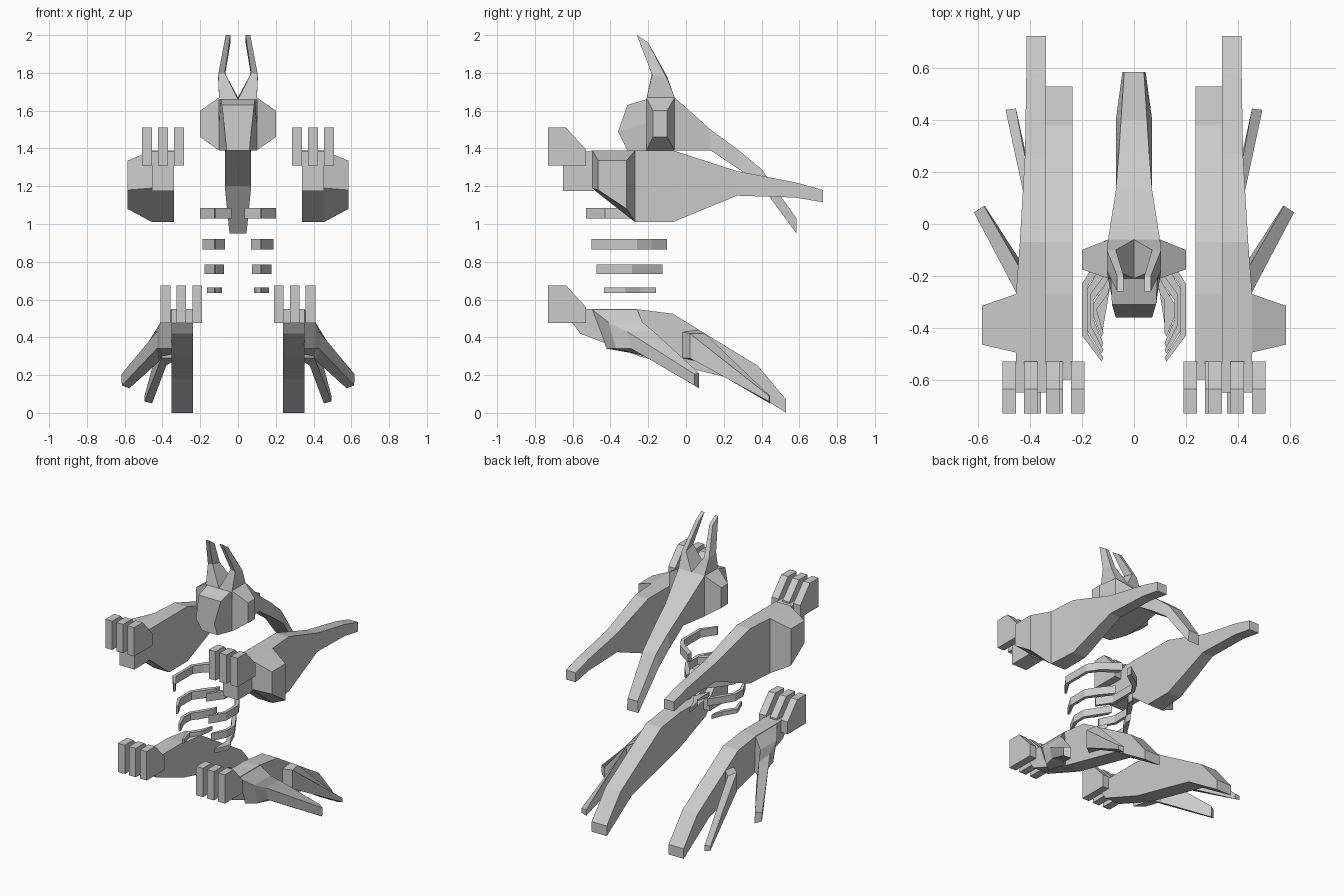
import bpy
import bmesh

default_cube = bpy.data.objects.get("Cube")
if default_cube:
    bpy.data.objects.remove(default_cube, do_unlink=True)

# Single flat colour
grey = bpy.data.materials.new("plain_grey")
grey.use_nodes = True
colour = (0.6, 0.6, 0.6, 1)
grey.diffuse_color = colour
grey.node_tree.nodes["Principled BSDF"].inputs["Base Color"].default_value = colour


def loft(name, rings, mirrored=True):
    """Skin a closed solid through rings that share a point count."""
    mesh = bpy.data.meshes.new(name)
    bm = bmesh.new()
    loops = [[bm.verts.new(point) for point in ring] for ring in rings]
    for first, second in zip(loops, loops[1:]):
        for i in range(len(first)):
            j = (i + 1) % len(first)
            bm.faces.new((first[i], first[j], second[j], second[i]))
    bm.faces.new(list(reversed(loops[0])))
    bm.faces.new(loops[-1])
    bmesh.ops.recalc_face_normals(bm, faces=bm.faces)
    bm.to_mesh(mesh)
    bm.free()
    mesh.materials.append(grey)
    part = bpy.data.objects.new(name, mesh)
    bpy.context.scene.collection.objects.link(part)
    if mirrored:
        mirror = part.modifiers.new("other_side", 'MIRROR')
        mirror.use_mirror_merge = False
    return part


def section(y, left, right, bottom, top):
    """Rectangular cross-section facing along y."""
    return [(left, y, bottom), (right, y, bottom), (right, y, top), (left, y, top)]


def side_section(x, back, front, bottom, top):
    """Rectangular cross-section facing along x."""
    return [(x, back, bottom), (x, front, bottom), (x, front, top), (x, back, top)]


def side_prism(name, x_range, profile):
    """Extrude a (y, z) profile across x."""
    return loft(name, [[(x, y, z) for y, z in profile] for x in x_range])


def taper(y, low_width, high_width, bottom, top):
    """Symmetric trapezoid cross-section of the head and its crest."""
    return [(-low_width, y, bottom), (low_width, y, bottom),
            (high_width, y, top), (-high_width, y, top)]


# Head: blunt snout, then the long drooping crest
loft("snout", [
    [(-.1, -.06, 1.39), (.1, -.06, 1.39), (.1, -.06, 1.53),
     (.1, -.06, 1.67), (-.1, -.06, 1.67), (-.1, -.06, 1.53)],
    [(-.1, -.21, 1.39), (.1, -.21, 1.39), (.1, -.21, 1.53),
     (.09, -.21, 1.66), (-.09, -.21, 1.66), (-.1, -.21, 1.53)],
    [(-.06, -.31, 1.39), (.06, -.31, 1.39), (.07, -.36, 1.49),
     (.085, -.31, 1.63), (-.085, -.31, 1.63), (-.07, -.36, 1.49)],
], mirrored=False)
loft("crest", [
    taper(-.06, .1, .1, 1.39, 1.67),
    taper(.13, .07, .07, 1.39, 1.5),
    taper(.28, .07, .058, 1.29, 1.39),
    taper(.4, .07, .05, 1.2, 1.29),
    taper(.585, .045, .038, .95, 1.03),
], mirrored=False)
loft("cheek", [
    side_section(.1, -.21, -.06, 1.39, 1.67),
    side_section(.2, -.175, -.1, 1.46, 1.6),
])
loft("ear", [
    [(0, -.21, 1.66), (.1, -.21, 1.66), (.1, -.06, 1.67), (0, -.06, 1.67)],
    [(.07, -.18, 1.8), (.105, -.18, 1.79), (.105, -.1, 1.77), (.07, -.1, 1.78)],
    [(.04, -.26, 2), (.065, -.26, 2), (.065, -.2, 1.96), (.04, -.2, 1.96)],
])

# Arms, sweeping back to a thin elbow
loft("arm", [
    section(-.5, .34, .455, 1.19, 1.39),
    section(-.27, .34, .455, 1.01, 1.39),
    section(-.07, .34, .44, 1.01, 1.39),
    section(.27, .34, .42, 1.15, 1.28),
    section(.58, .34, .415, 1.14, 1.22),
    section(.725, .34, .415, 1.115, 1.18),
])
loft("shoulder_plate", [
    [(.455, -.495, 1.19), (.455, -.27, 1.01), (.455, -.27, 1.39), (.455, -.495, 1.39)],
    [(.585, -.465, 1.18), (.585, -.315, 1.08), (.585, -.315, 1.335), (.585, -.465, 1.335)],
])
loft("palm", [
    section(-.65, .34, .455, 1.175, 1.385),
    section(-.49, .34, .455, 1.175, 1.385),
])

# Legs
side_prism("leg", (.237, .353), [
    (-.6, .475), (-.6, .55), (-.27, .55), (-.07, .525), (.06, .445),
    (.38, .25), (.53, .07), (.53, 0), (.25, .18), (-.25, .3), (-.56, .42),
])
loft("front_spur", [
    [(.35, -.5, .55), (.35, -.26, .55), (.35, -.25, .31), (.35, -.42, .34)],
    [(.41, -.41, .48), (.41, -.23, .48), (.4, -.22, .3), (.41, -.37, .34)],
    [(.43, -.31, .43), (.44, -.17, .43), (.42, -.17, .27), (.43, -.29, .34)],
    [(.617, .045, .205), (.578, .07, .21), (.575, .07, .13), (.615, .045, .145)],
])
loft("rear_spur", [
    [(.35, -.02, .43), (.35, .07, .44), (.35, .07, .27), (.35, -.02, .29)],
    [(.405, .02, .42), (.39, .1, .42), (.38, .1, .25), (.405, .02, .29)],
    [(.495, .44, .09), (.455, .445, .09), (.455, .445, .05), (.495, .44, .06)],
])

# Three blunt digits on each hand and foot
for limb, start, base in (("hand", .287, 1.31), ("foot", .19, .475)):
    for digit in range(3):
        x = start + digit * .084
        side_prism(f"{limb}_digit_{digit + 1}", (x, x + .052), [
            (-.73, base), (-.73, base + .2), (-.635, base + .2),
            (-.53, base + .085), (-.53, base),
        ])

# Hooked ribs, shrinking downwards
ribs = (
    (1.03, 1.085, -.53, -.07, .2, .035),
    (.865, .92, -.5, -.1, .187, .07),
    (.735, .785, -.475, -.125, .177, .075),
    (.635, .665, -.435, -.16, .165, .085),
)
for number, (bottom, top, front, back, outer, inner) in enumerate(ribs):
    plan = [
        (.125, front), (outer, front + .1), (outer, back - .16),
        (outer - .05, back - .08), (inner, back), (inner, back - .04),
        (outer - .065, back - .11), (outer - .02, back - .17),
        (outer - .02, front + .11), (.118, front + .015),
    ]
    loft(f"rib_{number + 1}", [[(x, y, z) for x, y in plan] for z in (bottom, top)])
